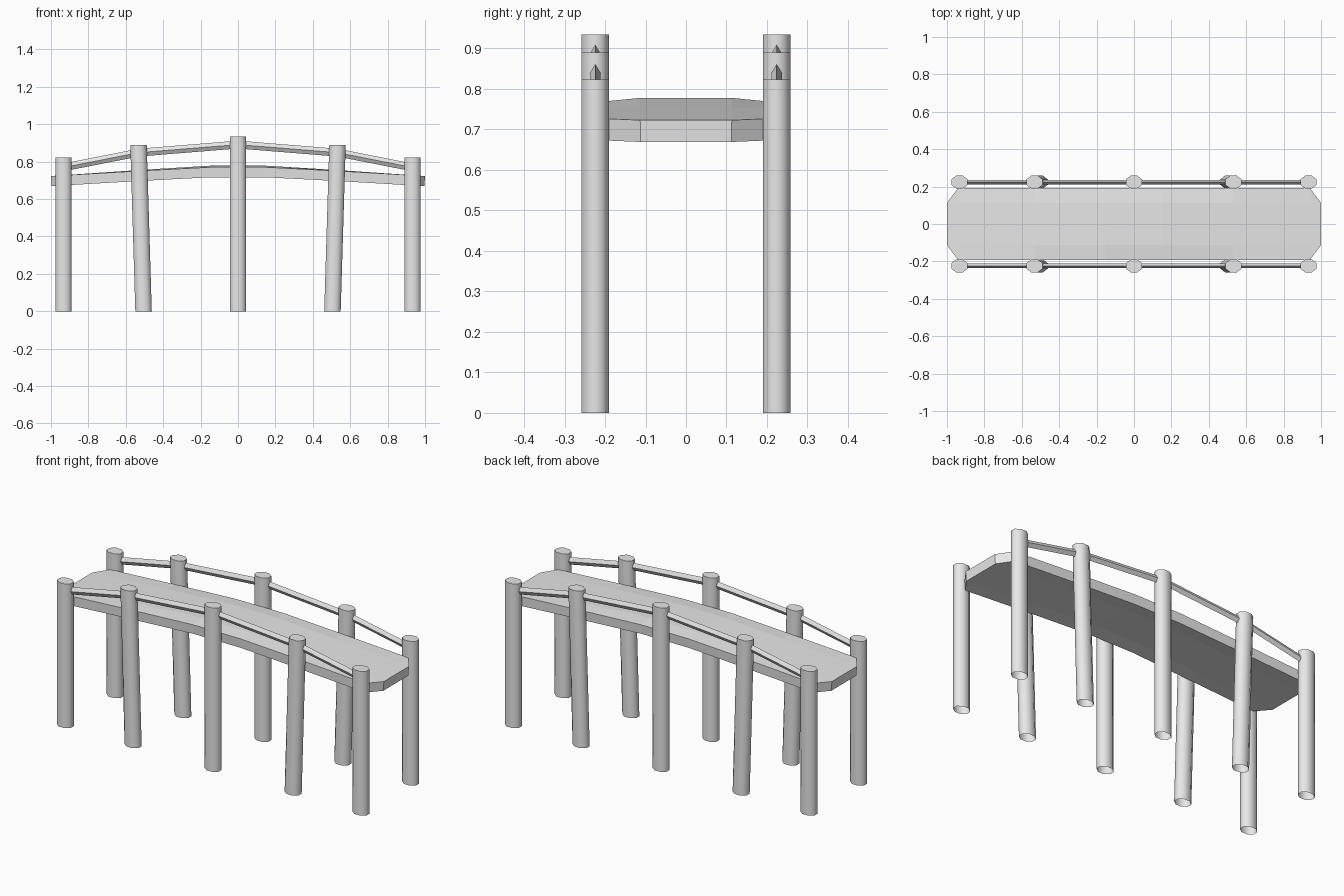
import bpy
import bmesh
from math import cos, sin, pi
from mathutils import Vector

cube = bpy.data.objects.get("Cube")
if cube:
    bpy.data.objects.remove(cube, do_unlink=True)

grey = bpy.data.materials.new("light_grey")
grey.use_nodes = True
grey.diffuse_color = (0.8, 0.8, 0.8, 1)
grey.node_tree.nodes["Principled BSDF"].inputs["Base Color"].default_value = (0.8, 0.8, 0.8, 1)


def make_object(name, bm):
    bmesh.ops.recalc_face_normals(bm, faces=bm.faces)
    mesh = bpy.data.meshes.new(name)
    bm.to_mesh(mesh)
    bm.free()
    mesh.materials.append(grey)
    obj = bpy.data.objects.new(name, mesh)
    bpy.context.collection.objects.link(obj)
    return obj


def loft(bm, rings, smooth):
    """Join rings of points with quads and return the vertex rings."""
    rings = [[bm.verts.new(p) for p in ring] for ring in rings]
    n = len(rings[0])
    for a, b in zip(rings, rings[1:]):
        for i in range(n):
            j = (i + 1) % n
            bm.faces.new((a[i], a[j], b[j], b[i])).smooth = smooth
    return rings


# Posts: eight-sided tubes, closed on top and open at the foot
def post(name, foot_x, top_x, y, height):
    corners = [(pi / 8 + i * pi / 4) for i in range(8)]
    rx, ry = 0.044 / cos(pi / 8), 0.034 / cos(pi / 8)
    rings = [[(x + rx * cos(a), y + ry * sin(a), z) for a in corners]
             for x, z in ((foot_x, 0), (top_x, height))]
    bm = bmesh.new()
    top = loft(bm, rings, True)[-1]
    bm.faces.new(top)
    return make_object(name, bm)


# Rails: diamond section following the arch
def rail(name, y, path):
    bm = bmesh.new()
    section = ((0.0125, 0), (0, 0.021), (-0.0125, 0), (0, -0.021))
    rings = loft(bm, [[Vector((x, y + dy, z + dz)) for dy, dz in section]
                      for x, z in path], False)
    bm.faces.new(rings[0])
    bm.faces.new(rings[-1])
    return make_object(name, bm)


half_posts = [("end", 0.933, 0.933, 0.823), ("inner", 0.505, 0.532, 0.89)]
half_path = [(0.933, 0.769), (0.532, 0.848)]
rail_path = [(-x, z) for x, z in half_path] + [(0, 0.891)] + half_path[::-1]

for side, y in (("front", -0.224), ("back", 0.224)):
    post(side + "_middle_post", 0, 0, y, 0.935)
    for hand, s in (("left", 1), ("right", -1)):
        for place, foot, top, height in half_posts:
            post(f"{side}_{hand}_{place}_post", s * foot, s * top, y, height)
    rail(side + "_rail", y, rail_path)

# Deck: arched walkway with clipped corners and slightly lowered edges
heights = {1.0: 0.723, 0.94: 0.727, 0.53: 0.755, 0.15: 0.778}
stations = [-x for x in heights] + list(heights)[::-1]
inner, outer = 0.113, 0.193
bm = bmesh.new()


def deck_row(y, drop):
    return [bm.verts.new((x, y, heights[abs(x)] - drop * (heights[abs(x)] - 0.723) / 0.055))
            for x in stations]


near, far = deck_row(-inner, 0), deck_row(inner, 0)
for a, b in zip(zip(near, far), zip(near[1:], far[1:])):
    bm.faces.new((a[0], b[0], b[1], a[1]))
for row, y in ((near, -outer), (far, outer)):
    edge = deck_row(y, 0.008)
    for i in range(1, len(stations) - 2):
        bm.faces.new((row[i], row[i + 1], edge[i + 1], edge[i]))
    bm.faces.new((row[0], row[1], edge[1]))
    bm.faces.new((row[-1], row[-2], edge[-2]))
    bm.verts.remove(edge[0])
    bm.verts.remove(edge[-1])
bmesh.ops.recalc_face_normals(bm, faces=bm.faces)
if sum(f.normal.z for f in bm.faces) < 0:
    bmesh.ops.reverse_faces(bm, faces=bm.faces)
deck = make_object("deck", bm)
# Give the sheet upward normals so the thickness goes down
if deck.data.polygons[0].normal.z < 0:
    deck.data.flip_normals()
solid = deck.modifiers.new("thickness", "SOLIDIFY")
solid.thickness = 0.054
solid.offset = -1
